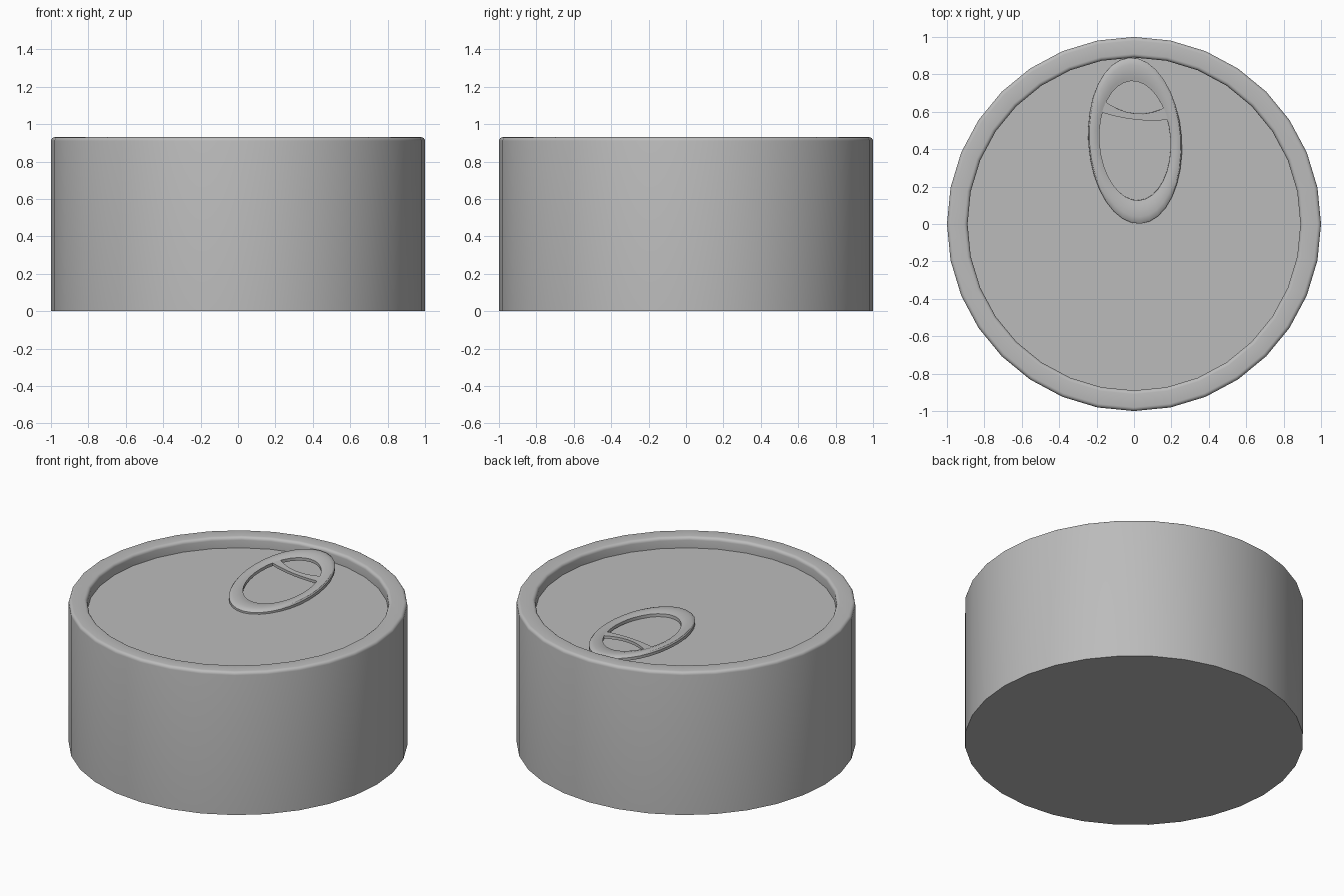
import bpy, bmesh
from math import sin, cos, pi, radians, sqrt

cube = bpy.data.objects.get("Cube")
if cube:
    bpy.data.objects.remove(cube)

metal = bpy.data.materials.new("grey_metal")
metal.use_nodes = True
GREY = (0.5, 0.5, 0.5, 1)
metal.diffuse_color = GREY
metal.node_tree.nodes["Principled BSDF"].inputs["Base Color"].default_value = GREY


def finish(bm, name, angle):
    bmesh.ops.recalc_face_normals(bm, faces=bm.faces)
    mesh = bpy.data.meshes.new(name)
    bm.to_mesh(mesh)
    bm.free()
    mesh.materials.append(metal)
    obj = bpy.data.objects.new(name, mesh)
    bpy.context.collection.objects.link(obj)
    bpy.ops.object.select_all(action="DESELECT")
    obj.select_set(True)
    bpy.context.view_layer.objects.active = obj
    bpy.ops.object.shade_smooth_by_angle(angle=radians(angle))
    return obj


def bridge(bm, a, b):
    n = len(a)
    for i in range(n):
        j = (i + 1) % n
        bm.faces.new((a[i], a[j], b[j], b[i]))


def arc(cx, cz, r, start, steps=4):
    """Quarter arc of (radius, height) points, counter-clockwise."""
    angles = [start + pi / 2 * k / steps for k in range(steps + 1)]
    return [(cx + r * cos(a), cz + r * sin(a)) for a in angles]


SIDES = 32
HEIGHT, LID_Z, INNER = 0.93, 0.86, 0.89
ROUND = 0.02

# Can body: wall, rounded rim and recessed lid as one turned profile
profile = [(1, 0)]
profile += arc(1 - ROUND, HEIGHT - ROUND, ROUND, 0)
profile += arc(INNER + ROUND, HEIGHT - ROUND, ROUND, pi / 2)
profile += [(INNER, LID_Z)]
bm = bmesh.new()
rings = []
for r, z in profile:
    rings.append([bm.verts.new((r * cos(2 * pi * i / SIDES), r * sin(2 * pi * i / SIDES), z))
                  for i in range(SIDES)])
for a, b in zip(rings, rings[1:]):
    bridge(bm, a, b)
bm.faces.new(rings[0])
bm.faces.new(rings[-1])
finish(bm, "can_body", 35)

# Pull tab: oval ring lofted from its outer edge (0) to its finger hole (1)
OUTER, HOLE = (0.25, 0.445), (0.19, 0.32)
TURN = radians(4)
section = [(0, 0), (0, 0.018), (0.1, 0.026), (0.3, 0.03),
           (0.6, 0.03), (0.85, 0.024), (1, 0.02), (1, 0)]
bm = bmesh.new()
loops = []
for t, z in section:
    w = OUTER[0] + (HOLE[0] - OUTER[0]) * t
    h = OUTER[1] + (HOLE[1] - OUTER[1]) * t
    loop = []
    for i in range(SIDES):
        a = 2 * pi * i / SIDES
        x, y = w * cos(a), h * sin(a)
        loop.append(bm.verts.new((x * cos(TURN) - y * sin(TURN),
                                  x * sin(TURN) + y * cos(TURN), z)))
    loops.append(loop)
for a, b in zip(loops, loops[1:] + loops[:1]):
    bridge(bm, a, b)
tab_ring = finish(bm, "pull_tab_ring", 30)

# Curved cross bar that splits the finger hole
bm = bmesh.new()
columns = []
for k in range(9):
    x = -0.18 + 0.36 * k / 8
    upper = 0.145 - 0.1 * x + 1.9 * x * x
    lower = 0.113 - 0.11 * x + 0.6 * x * x
    columns.append([bm.verts.new((x, y, z)) for y, z in
                    ((lower, 0.003), (upper, 0.003), (upper, 0.021), (lower, 0.021))])
for a, b in zip(columns, columns[1:]):
    bridge(bm, a, b)
bm.faces.new(columns[0])
bm.faces.new(columns[-1])
tab_bar = finish(bm, "pull_tab_bar", 30)

# The tab leans slightly, with its far end raised towards the rim
for part in (tab_ring, tab_bar):
    part.location = (0.005, 0.446, 0.873)
    part.rotation_euler = (radians(2.3), radians(1.5), 0)
